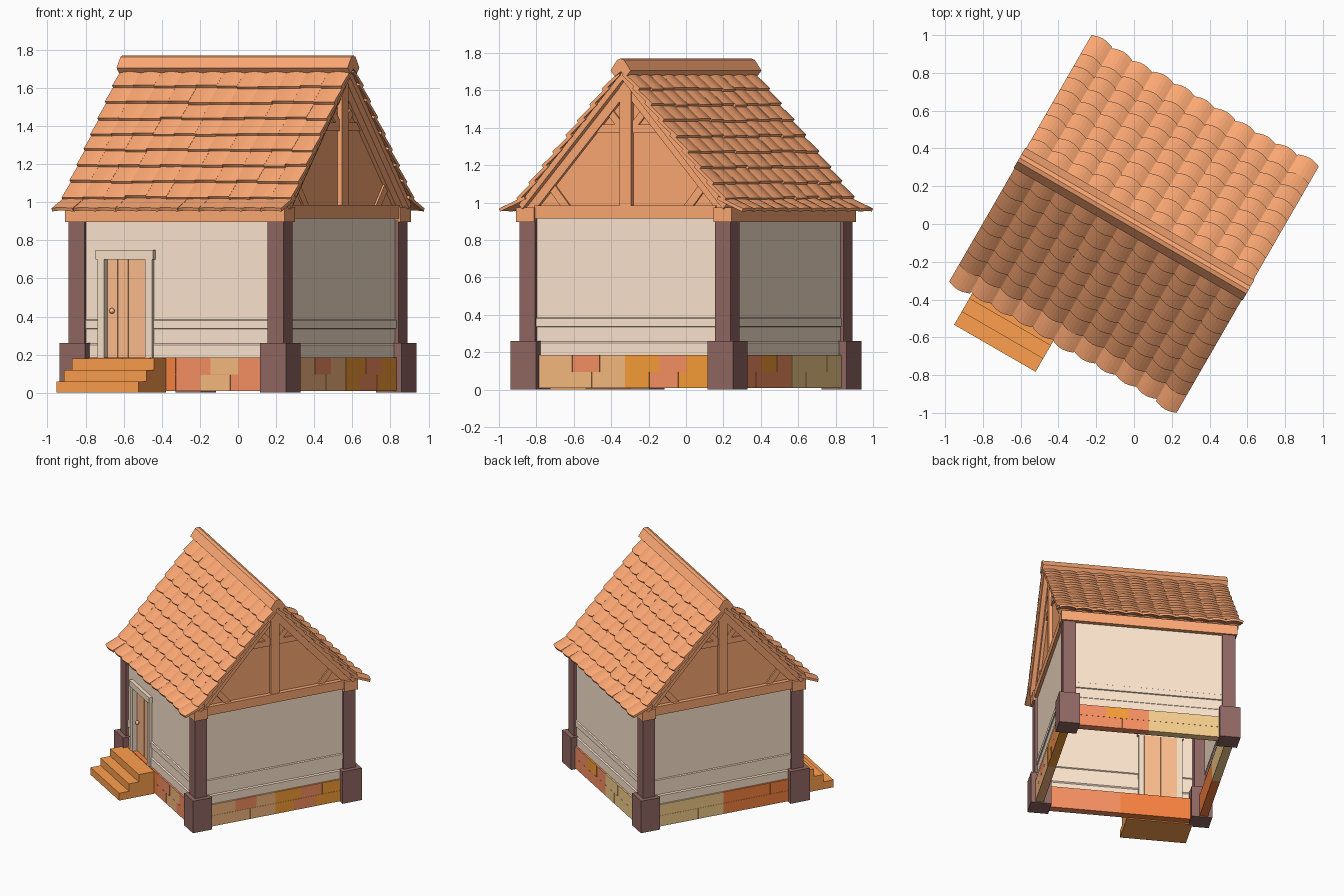
import bpy, bmesh, random
from math import pi, sin, radians
from mathutils import Matrix, Vector

if "Cube" in bpy.data.objects:
    bpy.data.objects.remove(bpy.data.objects["Cube"])

random.seed(4)
TURN = radians(-30)          # whole house is turned on the grid
TILE, TIMBER, POST = (1, .66, .455), (1, .66, .45), (.57, .41, .39)
PLASTER, STEP, DOOR, TRIM = (1, .905, .81), (1, .62, .31), (1, .74, .55), (.98, .89, .79)
RED, TAN, ORANGE, RUST, SAND = (.98, .565, .39), (.98, .73, .5), (.98, .62, .23), (.98, .51, .26), (.97, .81, .55)


def material(rgb):
    """Colours are given as seen on screen, stored as linear values."""
    name = "colour_%d_%d_%d" % tuple(int(c * 100) for c in rgb)
    m = bpy.data.materials.get(name) or bpy.data.materials.new(name)
    m.diffuse_color = (*(c ** 2.2 for c in rgb), 1)
    m.use_nodes = True
    m.node_tree.nodes["Principled BSDF"].inputs["Base Color"].default_value = m.diffuse_color
    return m


def finish(name, bm, *colours, recalc=True):
    if recalc:
        bmesh.ops.recalc_face_normals(bm, faces=bm.faces)
    me = bpy.data.meshes.new(name)
    bm.to_mesh(me)
    bm.free()
    for c in colours:
        me.materials.append(material(c))
    ob = bpy.data.objects.new(name, me)
    ob.rotation_euler.z = TURN
    bpy.context.collection.objects.link(ob)
    return ob


def prism(bm, pts, x0, x1):
    """Extrude a (y, z) outline from x0 to x1."""
    a = [bm.verts.new((x0, *p)) for p in pts]
    b = [bm.verts.new((x1, *p)) for p in pts]
    bm.faces.new(a)
    bm.faces.new(b[::-1])
    for i in range(len(pts)):
        j = (i + 1) % len(pts)
        bm.faces.new((a[i], b[i], b[j], a[j]))


def box(bm, x0, x1, y0, y1, z0, z1, rot=None, mi=0):
    m = Matrix.Translation(((x0 + x1) / 2, (y0 + y1) / 2, (z0 + z1) / 2)) @ \
        Matrix.Diagonal((x1 - x0, y1 - y0, z1 - z0, 1))
    vs = bmesh.ops.create_cube(bm, size=1, matrix=rot @ m if rot else m)["verts"]
    for f in {f for v in vs for f in v.link_faces}:
        f.material_index = mi


def quarter(k):
    return Matrix.Rotation(k * pi / 2, 4, 'Z')


# corner posts with thicker feet
bm = bmesh.new()
for k in range(4):
    box(bm, .53, .686, .53, .686, 0, .26, quarter(k))
    box(bm, .555, .652, .555, .652, .26, .91, quarter(k))
finish("corner_posts", bm, POST)

# stone foundation: two halves on each side, with a few blocks of another colour
halves = [(RUST, RED, ()), (RED, TAN, (1, 4)), (TAN, RED, (4,)), (ORANGE, RED, (1, 4)),
          (RED, ORANGE, (4,)), (SAND, ORANGE, ()), (SAND, TAN, ()), (RUST, RED, ())]
for i, (main, accent, odd) in enumerate(halves):
    k, a0 = i // 2, (-.535, 0)[i % 2]
    bm = bmesh.new()
    box(bm, a0, a0 + .535, -.650, -.59, .008, .185, quarter(k))
    for row in range(2):
        cuts = [0, .15 + .06 * row, .33 + .05 * row, .535]
        for n in range(3):
            box(bm, a0 + cuts[n] + .001, a0 + cuts[n + 1] - .001, -.653, -.64, .008 + row * .087,
                .094 + row * .091, quarter(k), int(row * 3 + n in odd))
    finish("foundation_%d" % i, bm, main, accent)

# plaster walls: thin sheets with a skirting and a rail
profile = [(.64, .185), (.64, .25), (.632, .258), (.632, .335), (.64, .338),
           (.64, .38), (.632, .385), (.632, .93)]
bm = bmesh.new()


def sheet(prof, a0, a1, k):
    rows = [[bm.verts.new(quarter(k) @ Vector((a, -o, z))) for a in (a0, a1)] for o, z in prof]
    for r, s in zip(rows, rows[1:]):
        bm.faces.new((r[0], r[1], s[1], s[0]))


for k in (1, 2, 3):
    sheet(profile, -.56, .56, k)
sheet(profile, -.56, -.46, 0)
sheet(profile, -.158, .56, 0)
sheet([(.632, .72), (.632, .93)], -.46, -.158, 0)
finish("plaster_walls", bm, PLASTER, recalc=False)

# door, frame and knob
C = -.309
bm = bmesh.new()
for s in (-1, 1):
    x = C + s * .145
    box(bm, x - .02, x + .02, -.655, -.605, .185, .705)
box(bm, C - .174, C + .174, -.660, -.605, .70, .748)
finish("door_frame", bm, TRIM)
bm = bmesh.new()
for i in range(4):
    x = C - .125 + i * .0625
    for y in (-.618, -.610):         # planks show on both faces
        box(bm, x + .001, x + .0615, y, y + .008, .185, .70)
finish("door_planks", bm, DOOR)
bm = bmesh.new()
bmesh.ops.create_uvsphere(bm, u_segments=10, v_segments=6, radius=.015,
                          matrix=Matrix.Translation((C - .09, -.632, .43)))
finish("door_knob", bm, DOOR)

# front steps
bm = bmesh.new()
prism(bm, [(-.938, 0), (-.938, .06), (-.858, .06), (-.858, .12), (-.778, .12),
           (-.778, .18), (-.652, .18), (-.652, 0)], -.558, -.06)
finish("front_steps", bm, STEP)

# top plates and gable tie beams
bm = bmesh.new()
for s in (-1, 1):
    y = s * .61
    box(bm, -.665, .665, y - .055, y + .055, .895, .975)
    x = s * .62
    box(bm, x - .035, x + .035, -.56, .56, .915, .985)
finish("top_plates", bm, TIMBER)

# gable panels and timber framing
bm = bmesh.new()
fr = bmesh.new()


def strut(p, q, w, x0, x1):
    p, q = Vector(p), Vector(q)
    d = (q - p).normalized() * w / 2
    n = Vector((-d.y, d.x))
    prism(fr, [p + n, q + n, q - n, p - n], x0, x1)


for s in (-1, 1):
    prism(bm, [(-.6, .97), (.6, .97), (0, 1.66)], s * .60, s * .622)
    x0, x1 = s * .605, s * .634
    prism(fr, [(-.035, .98), (.035, .98), (.035, 1.63), (0, 1.67), (-.035, 1.63)], x0, s * .65)
    strut((-.21, 1.395), (.21, 1.395), .045, x0, x1)
    for t in (-1, 1):
        strut((t * .61, .95), (0, 1.627), .06, x0, s * .645)
        strut((t * .03, 1.40), (t * .12, 1.50), .04, x0, x1)
        strut((t * .37, .97), (t * .47, 1.09), .045, x0, x1)
finish("gable_panels", bm, TIMBER)
finish("gable_timbers", fr, TIMBER)

# roof deck under the tiles
bm = bmesh.new()
half = [(.64, .99), (.62, .965)]
prism(bm, [(0, 1.70), *half, (0, 1.655), *[(-y, z) for y, z in half[::-1]]], -.68, .68)
finish("roof_deck", bm, TIMBER)

# curved roof tiles in overlapping rows, the eave row flatter
COLS, SEG, W = 11, 6, 1.39 / 11
bm = bmesh.new()


def tile(x0, top, low, side):
    top, low = Vector(top), Vector(low)
    down = (low - top).normalized()
    up = Vector((-down.y, down.x))
    grid = []
    for base, lip in ((top, 0), (low, 1)):
        for thick in (0, -.018):
            line = []
            for i in range(SEG + 1):
                t = i / SEG
                p = base + up * (.010 * sin(pi * t) - .002 + thick) + down * lip * .012 * (sin(pi * t) - 1)
                line.append(bm.verts.new((x0 + t * W, side * p.x, p.y)))
            grid.append(line)
    tt, tb, lt, lb = grid
    loop = [tt, lt, lb, tb]
    for a, b in zip(loop, loop[1:] + loop[:1]):
        for i in range(SEG):
            bm.faces.new((a[i], a[i + 1], b[i + 1], b[i]))
    for i in (0, SEG):
        bm.faces.new([g[i] for g in loop])


for side in (-1, 1):
    for row in range(9):
        for col in range(COLS):
            j = random.uniform(-.007, .004)
            if row < 8:
                z = 1.58 - .083 * row - j
                v = (1.70 - z) / 1.11
                top = (max(v - .105, .012) + .008, min(z + .117, 1.687) + .008)
                low = (v + .024, z + .022)
            else:
                edge = col in (0, COLS - 1)
                top, low = (.60, 1.035), (.765 if edge else .758 + j, .965)
            tile(-.695 + col * W, top, low, side)
finish("roof_tiles", bm, TILE)

# ridge cap
bm = bmesh.new()
prism(bm, [(0, 1.77), (.022, 1.762), (.062, 1.705), (.035, 1.675), (0, 1.70),
           (-.035, 1.675), (-.062, 1.705), (-.022, 1.762)], -.700, .700)
finish("ridge_cap", bm, TILE)
